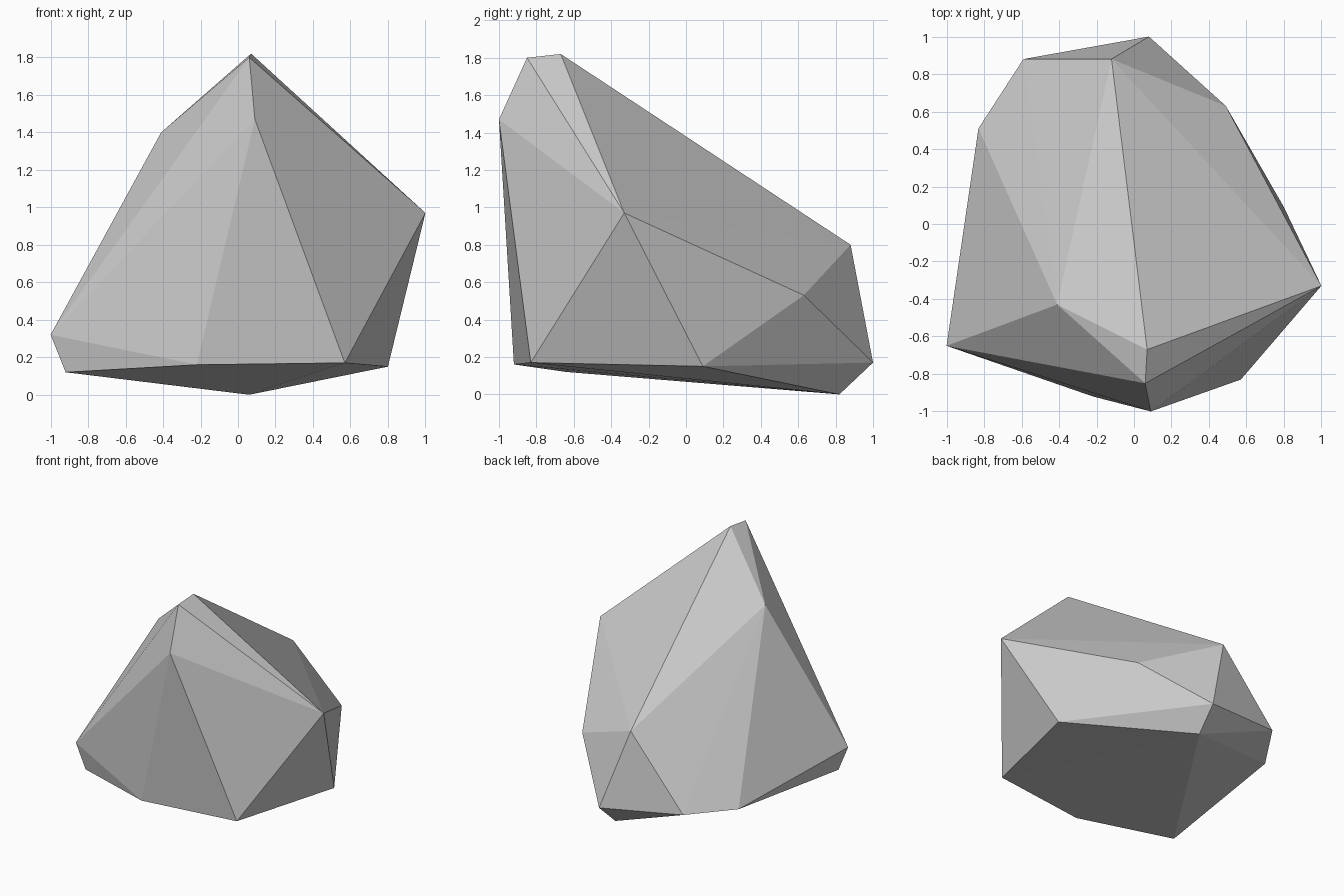
import bpy
import bmesh

if "Cube" in bpy.data.objects:
    bpy.data.objects.remove(bpy.data.objects["Cube"])

# Corner points of the faceted boulder, grouped by height
peak = [(0.07, -0.67, 1.82), (0.06, -0.85, 1.80), (0.09, -1.0, 1.47), (-0.41, -0.43, 1.40)]
middle = [(1.0, -0.33, 0.97), (-0.12, 0.88, 0.80), (0.49, 0.63, 0.53), (-1.0, -0.65, 0.32)]
rim = [(-0.59, 0.88, 0.245), (-0.83, 0.51, 0.215), (0.08, 1.0, 0.17), (0.57, -0.83, 0.17),
       (-0.22, -0.92, 0.16), (0.80, 0.09, 0.15), (-0.92, -0.64, 0.12)]
foot = [(0.06, 0.82, 0.0)]

# Plain grey stone
stone = bpy.data.materials.new("grey stone")
stone.diffuse_color = (0.6, 0.6, 0.6, 1)
stone.use_nodes = True
stone.node_tree.nodes["Principled BSDF"].inputs["Base Color"].default_value = stone.diffuse_color

# Boulder: flat-faced convex hull around the corners
bm = bmesh.new()
for p in peak + middle + rim + foot:
    bm.verts.new(p)
bmesh.ops.convex_hull(bm, input=bm.verts[:])
bmesh.ops.recalc_face_normals(bm, faces=bm.faces[:])
mesh = bpy.data.meshes.new("boulder")
bm.to_mesh(mesh)
bm.free()
mesh.materials.append(stone)
boulder = bpy.data.objects.new("boulder", mesh)
bpy.context.collection.objects.link(boulder)
